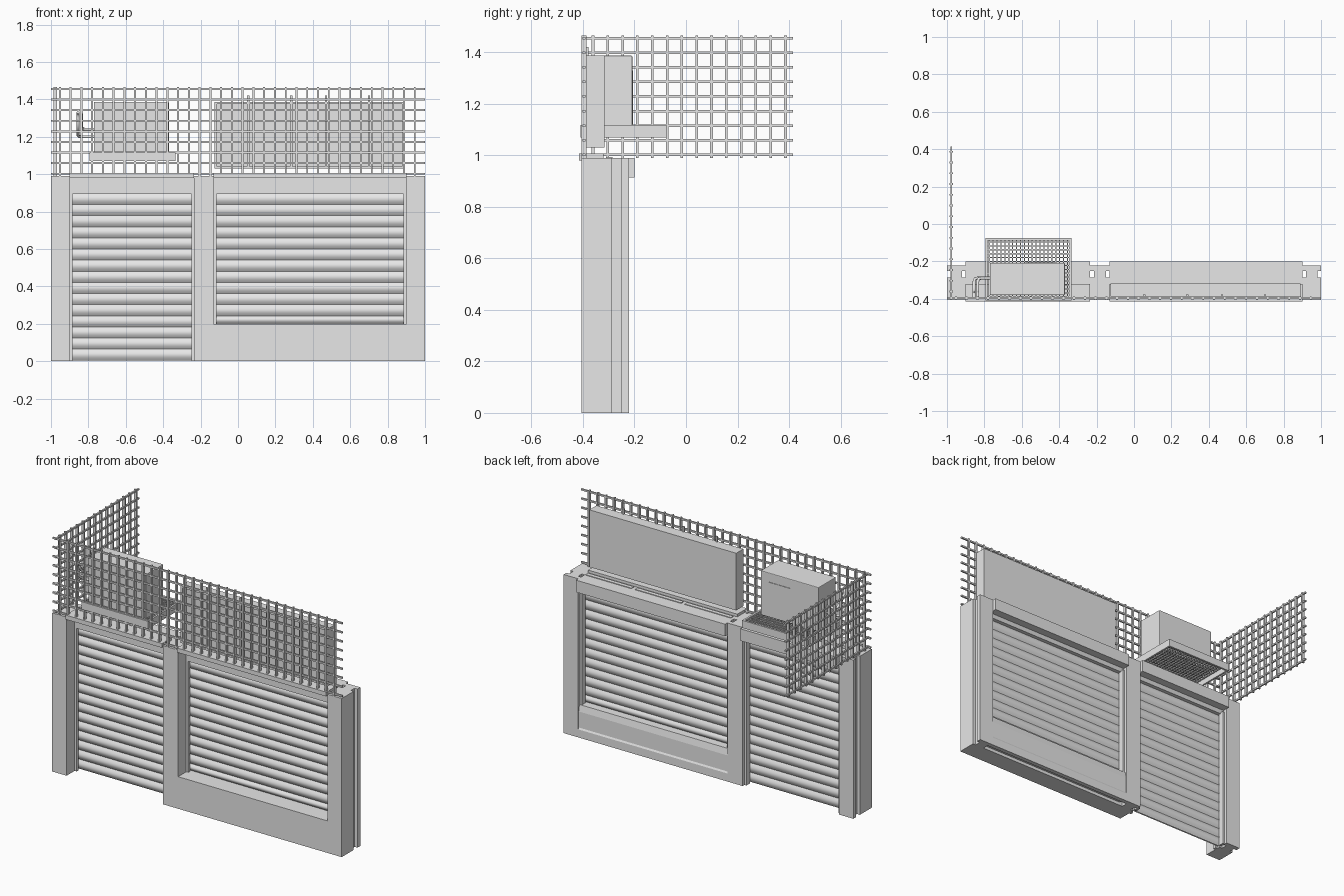
import bpy, bmesh, math
from mathutils import Matrix, Vector

if "Cube" in bpy.data.objects:
    bpy.data.objects.remove(bpy.data.objects["Cube"])

grey = bpy.data.materials.new("light_grey")
grey.use_nodes = True
grey.diffuse_color = (0.8, 0.8, 0.8, 1)
grey.node_tree.nodes["Principled BSDF"].inputs["Base Color"].default_value = (0.8, 0.8, 0.8, 1)


def finish(name, bm):
    bmesh.ops.recalc_face_normals(bm, faces=bm.faces[:])
    me = bpy.data.meshes.new(name)
    bm.to_mesh(me)
    bm.free()
    me.materials.append(grey)
    ob = bpy.data.objects.new(name, me)
    bpy.context.collection.objects.link(ob)
    return ob


def add_box(bm, xs, ys, zs):
    lo, hi = Vector((xs[0], ys[0], zs[0])), Vector((xs[1], ys[1], zs[1]))
    mat = Matrix.Translation((lo + hi) / 2) @ Matrix.Diagonal((*(hi - lo), 1))
    bmesh.ops.create_cube(bm, size=1, matrix=mat)


def boxes(name, *specs, bevel=0):
    bm = bmesh.new()
    for s in specs:
        add_box(bm, *s)
    ob = finish(name, bm)
    if bevel:
        mod = ob.modifiers.new("bevel", "BEVEL")
        mod.width, mod.segments = bevel, 2


def prism(name, pts, axis, start, end):
    """Extrude a closed outline along x or z."""
    bm = bmesh.new()
    place = (lambda p: (start, *p)) if axis == "x" else (lambda p: (*p, start))
    face = bm.faces.new([bm.verts.new(place(p)) for p in pts])
    ext = bmesh.ops.extrude_face_region(bm, geom=[face])
    step = Vector((end - start, 0, 0)) if axis == "x" else Vector((0, 0, end - start))
    bmesh.ops.translate(bm, vec=step, verts=[v for v in ext["geom"] if isinstance(v, bmesh.types.BMVert)])
    finish(name, bm)


FRONT, BACK, TOP = -0.405, -0.222, 0.99
DOOR, WINDOW = (-0.9, -0.235), (-0.13, 0.9)
SLOT = (-0.287, -0.25)


# Posts with a vertical slot in both sides
def post(name, x0, x1):
    d, (s0, s1) = 0.02, SLOT
    pts = [(x0, FRONT), (x1, FRONT), (x1, s0), (x1 - d, s0), (x1 - d, s1), (x1, s1),
           (x1, BACK), (x0, BACK), (x0, s1), (x0 + d, s1), (x0 + d, s0), (x0, s0)]
    prism(name, pts, "z", 0, TOP)


post("right_post", -1, DOOR[0])
post("middle_post", DOOR[1], WINDOW[0])
post("left_post", WINDOW[1], 1)

# Sill wall under the window, with a groove along its underside
s0, s1 = SLOT
prism("window_sill", [(FRONT, 0), (s0, 0), (s0, 0.02), (s1, 0.02), (s1, 0), (BACK, 0),
                      (BACK, 0.05), (-0.227, 0.06), (-0.227, 0.16), (-0.235, 0.2), (FRONT, 0.2)], "x", *WINDOW)


# Slats with a shallow bulge on both faces, stacked from the top down
def shutter(name, x0, x1, bottom, top, pitch=0.0595, steps=8):
    bm = bmesh.new()
    z = top
    while z > bottom + 0.005:
        h = min(pitch, z - bottom)
        for edge, bulge in ((-0.294, -0.013), (-0.286, 0.011)):
            rows = []
            for i in range(steps + 1):
                t = i / steps
                y = edge + bulge * math.sin(math.pi * t)
                rows.append([bm.verts.new((x, y, z - h * t)) for x in (x0, x1)])
            for a, b in zip(rows, rows[1:]):
                bm.faces.new((a[0], a[1], b[1], b[0])).smooth = True
        z -= pitch
    finish(name, bm)


# Each opening gets a recessed header, overhanging cap, guide rails and a shutter
for label, (x0, x1), bottom in (("door", DOOR, 0), ("window", WINDOW, 0.2)):
    prism(label + "_header", [(-0.325, 0.893), (-0.26, 0.893), (-0.25, 0.915), (-0.2, 0.915),
                              (-0.2, TOP), (-0.325, TOP)], "x", x0, x1)
    boxes(label + "_cap", ((x0, x1), (-0.415, -0.32), (0.98, 1.007)))
    rails = []
    for a, b in ((x0, x0 + 0.014), (x1 - 0.014, x1)):
        for ys in ((-0.325, -0.308), (-0.274, -0.24)):
            rails.append(((a, b), ys, (bottom, 0.9)))
    boxes(label + "_guide_rails", *rails)
    shutter(label + "_shutter", x0 + 0.005, x1 - 0.005, bottom, 0.897)

# Raised strips on top of the window header
third = (WINDOW[1] - WINDOW[0]) / 3
boxes("header_strips", *[((WINDOW[0] + third * i + 0.02, WINDOW[0] + third * (i + 1) - 0.005),
                          (-0.31, -0.285), (TOP, TOP + 0.004)) for i in range(3)])


# Wire mesh: deep vertical bars crossed by thinner horizontal bars
def wire_mesh(name, first, last, along_x, fixed, offset):
    pitch, r = 0.0575, 0.005
    bm = bmesh.new()

    def place(span, half_depth, zs):
        depth = (fixed - half_depth, fixed + half_depth)
        add_box(bm, *((span, depth, zs) if along_x else (depth, span, zs)))

    u = first + offset
    while u < last:
        place((u - r, u + r), r * 1.8, (TOP, 1.465))
        u += pitch
    for i in range(9):
        z = 1.002 + i * 0.0567
        place((first, last), r, (z - r, z + r))
    finish(name, bm)


wire_mesh("front_mesh", -1, 1, True, -0.396, 0.0475)
wire_mesh("side_mesh", -0.405, 0.415, False, -0.977, 0.044)

# Sign box: back case, front frame and tall dividing ribs
sx, sz = (-0.125, 0.89), (1.03, 1.387)
boxes("sign_box", (sx, (-0.378, -0.317), sz))
frame = [((x - 0.006, x + 0.006), (-0.388, -0.378), (sz[0], 1.42)) for x in (0.055, 0.285, 0.47, 0.7)]
frame += [((x, x + 0.012), (-0.388, -0.378), sz) for x in (sx[0], sx[1] - 0.012)]
frame += [(sx, (-0.387, -0.378), (z, z + 0.012)) for z in (sz[0], sz[1] - 0.012)]
boxes("sign_frame", *frame)

# Air conditioner with back access panel
boxes("air_conditioner", ((-0.77, -0.37), (-0.38, -0.208), (1.11, 1.387)), bevel=0.004)
boxes("access_panel", ((-0.58, -0.42), (-0.21, -0.205), (1.12, 1.33)))

# Open tray with a grid floor
tx, ty, tz, w = (-0.795, -0.335), (-0.41, -0.075), (1.07, 1.117), 0.012
tray = [((tx[0], tx[0] + w), ty, tz), ((tx[1] - w, tx[1]), ty, tz),
        (tx, (ty[0], ty[0] + w), tz), (tx, (ty[1] - w, ty[1]), tz)]
for i in range(1, 22):
    x = tx[0] + i * (tx[1] - tx[0]) / 22
    tray.append(((x - 0.003, x + 0.003), ty, (1.1, 1.106)))
for i in range(1, 16):
    y = ty[0] + i * (ty[1] - ty[0]) / 16
    tray.append((tx, (y - 0.003, y + 0.003), (1.104, 1.11)))
boxes("support_tray", *tray)


# Coolant pipes leaving the side of the air conditioner
def pipe(name, pts, radius):
    cu = bpy.data.curves.new(name, "CURVE")
    cu.dimensions, cu.bevel_depth, cu.bevel_resolution = "3D", radius, 2
    cu.resolution_u, cu.use_fill_caps = 6, True
    sp = cu.splines.new("NURBS")
    sp.points.add(len(pts) - 1)
    for p, co in zip(sp.points, pts):
        p.co = (*co, 1)
    sp.use_endpoint_u, sp.order_u = True, 3
    cu.materials.append(grey)
    bpy.context.collection.objects.link(bpy.data.objects.new(name, cu))


for name, d in (("lower_pipe", 0), ("upper_pipe", 0.02)):
    z = 1.2 + d * 2
    pipe(name, [(-0.765, -0.29, z), (-0.82 + d, -0.29, z), (-0.855 + d, -0.29, z), (-0.855 + d, -0.33, z + 0.02),
                (-0.855 + d, -0.37, z + 0.06), (-0.855 + d, -0.37, 1.33), (-0.855 + d, -0.4, 1.33)], 0.008)
